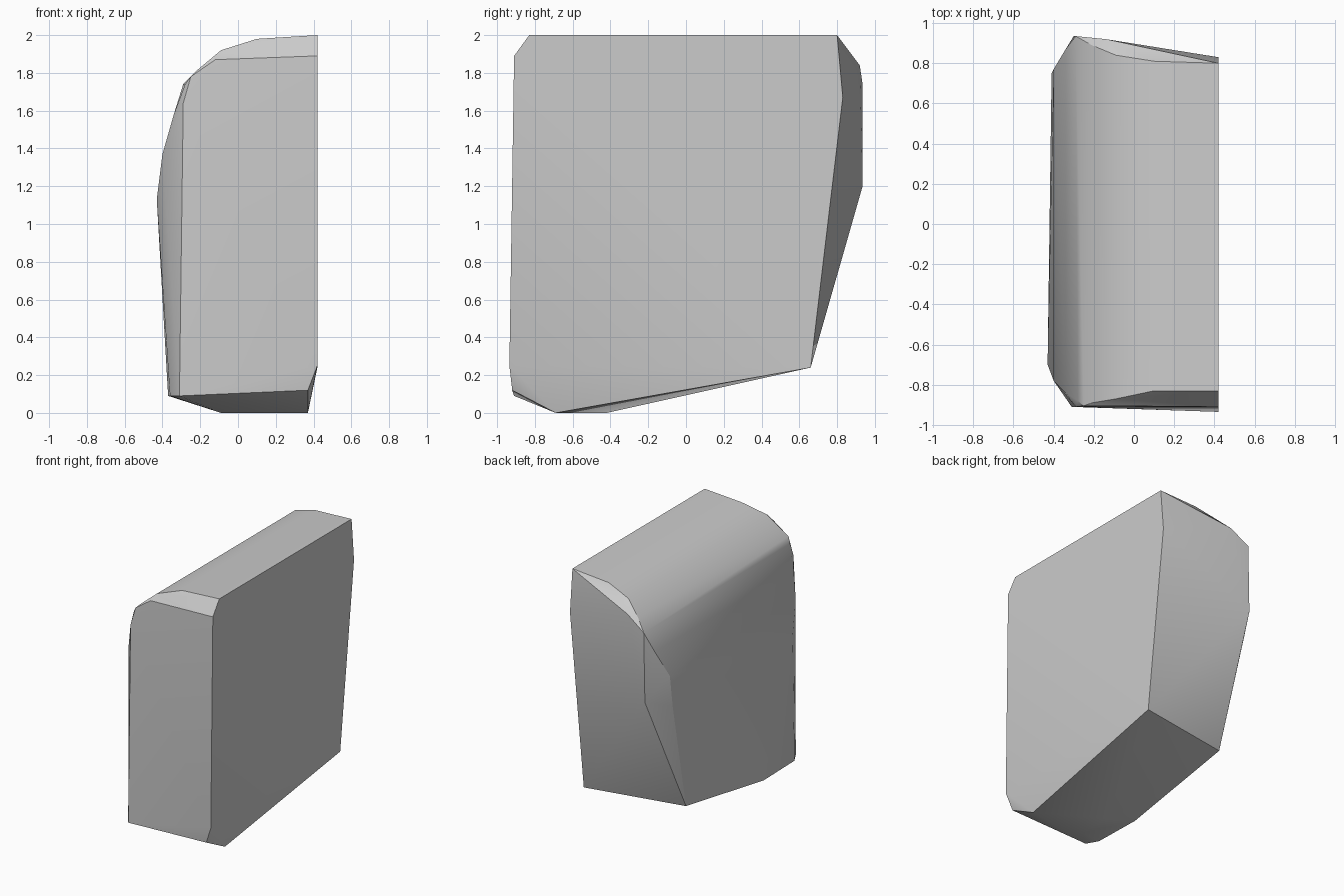
import bpy
import bmesh
import math

# Remove the default cube
default_cube = bpy.data.objects.get("Cube")
if default_cube:
    bpy.data.objects.remove(default_cube, do_unlink=True)


def make_material(name, color):
    material = bpy.data.materials.new(name)
    material.use_nodes = True
    material.diffuse_color = color
    shader = material.node_tree.nodes["Principled BSDF"]
    shader.inputs["Base Color"].default_value = color
    shader.inputs["Roughness"].default_value = 0.8
    return material


def convex_part(name, points, material):
    """Wrap the corner points in a convex shell with soft, angle-limited shading."""
    bm = bmesh.new()
    for point in points:
        bm.verts.new(point)
    bmesh.ops.convex_hull(bm, input=bm.verts)
    loose = [vert for vert in bm.verts if not vert.link_faces]
    bmesh.ops.delete(bm, geom=loose, context='VERTS')
    bmesh.ops.recalc_face_normals(bm, faces=bm.faces)
    mesh = bpy.data.meshes.new(name)
    bm.to_mesh(mesh)
    bm.free()
    mesh.materials.append(material)
    part = bpy.data.objects.new(name, mesh)
    bpy.context.collection.objects.link(part)
    bpy.ops.object.select_all(action='DESELECT')
    part.select_set(True)
    bpy.context.view_layer.objects.active = part
    bpy.ops.object.shade_smooth_by_angle(angle=math.radians(30))
    return part


# Rounded shoulder: x, z, front y, back y
shoulder = [
    (0.42, 2.0, -0.83, 0.8),
    (0.1, 1.98, -0.83, 0.81),
    (-0.09, 1.92, -0.87, 0.84),
    (-0.21, 1.82, -0.89, 0.89),
    (-0.28, 1.74, -0.88, 0.91),
    (-0.34, 1.58, -0.84, 0.87),
    (-0.4, 1.37, -0.78, 0.77),
]
shoulder_points = [(x, y, z) for x, z, front, back in shoulder for y in (front, back)]

# Widest line of the rounded side
side_points = [(-0.43, -0.7, 1.13), (-0.41, 0.75, 1.13)]

# Front panel outline
front_points = [
    (0.42, -0.91, 1.89), (-0.12, -0.905, 1.87), (-0.25, -0.905, 1.78),
    (-0.29, -0.91, 1.64), (-0.31, -0.91, 0.09), (0.42, -0.935, 0.25),
]

# Bulging back panel outline
back_points = [
    (0.42, 0.83, 1.67), (-0.14, 0.92, 1.84), (-0.29, 0.935, 1.74),
    (-0.3, 0.935, 1.2), (0.42, 0.66, 0.24), (-0.364, 0.52, 0.25),
]

# Sloping underside corners
bottom_points = [
    (0.37, -0.92, 0.12), (0.37, -0.69, 0), (-0.09, -0.42, 0),
    (-0.09, -0.69, 0), (-0.37, -0.43, 0.09), (-0.36, -0.82, 0.09),
]

grey = make_material("plain grey", (0.6, 0.6, 0.6, 1))
convex_part(
    "rounded_block",
    shoulder_points + side_points + front_points + back_points + bottom_points,
    grey,
)
